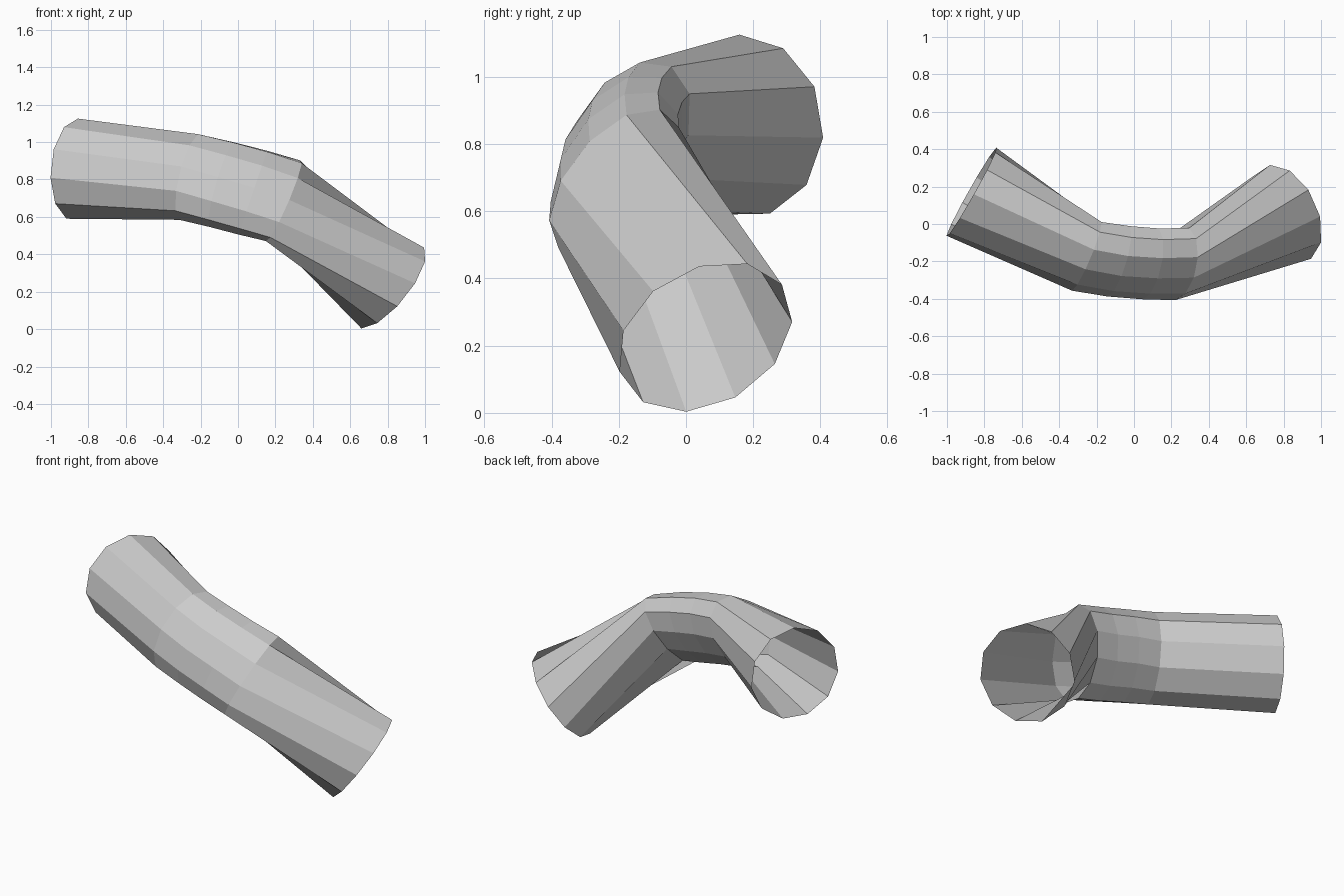
import bpy, bmesh
from math import sin, cos, radians
from mathutils import Vector

if "Cube" in bpy.data.objects:
    bpy.data.objects.remove(bpy.data.objects["Cube"])

SIDES = 11

# Rings along the pipe: centre, axis direction, long radius, squeezed radius,
# squeeze angle below horizontal, twist of the first vertex
rings = [
    ((-0.868, 0.171, 0.853), (0.87, -0.49, -0.06), 0.273, 0.273, 0, -1),
    ((-0.255, -0.170, 0.815), (0.93, -0.33, -0.12), 0.260, 0.166, 35, 0),
    ((-0.087, -0.195, 0.777), (0.95, -0.17, -0.22), 0.263, 0.162, 34, -4),
    ((0.080, -0.209, 0.733), (0.93, 0.0, -0.32), 0.266, 0.156, 32, -7),
    ((0.245, -0.211, 0.687), (0.88, 0.15, -0.45), 0.270, 0.150, 31, -11),
    ((0.815, 0.057, 0.226), (0.726, 0.348, -0.594), 0.277, 0.277, 0, 13),
]


def ring_points(centre, axis, long_r, short_r, squeeze, twist):
    n = Vector(axis).normalized()
    side = Vector((0, 0, 1)).cross(n).normalized()
    up = n.cross(side)
    a = radians(squeeze)
    d = side * cos(a) - up * sin(a)
    pts = []
    for i in range(SIDES):
        t = radians(twist) + radians(360 / SIDES) * i
        p = (side * sin(t) + up * cos(t)) * long_r
        p -= d * p.dot(d) * (1 - short_r / long_r)
        pts.append(Vector(centre) + p)
    return pts


# Open-ended bent pipe, rings bridged with quads
bm = bmesh.new()
loops = [[bm.verts.new(p) for p in ring_points(*r)] for r in rings]
for a, b in zip(loops, loops[1:]):
    for i in range(SIDES):
        j = (i + 1) % SIDES
        bm.faces.new((a[i], a[j], b[j], b[i]))
bmesh.ops.recalc_face_normals(bm, faces=bm.faces)
mesh = bpy.data.meshes.new("bent_pipe")
bm.to_mesh(mesh)
bm.free()
pipe = bpy.data.objects.new("bent_pipe", mesh)
bpy.context.collection.objects.link(pipe)
